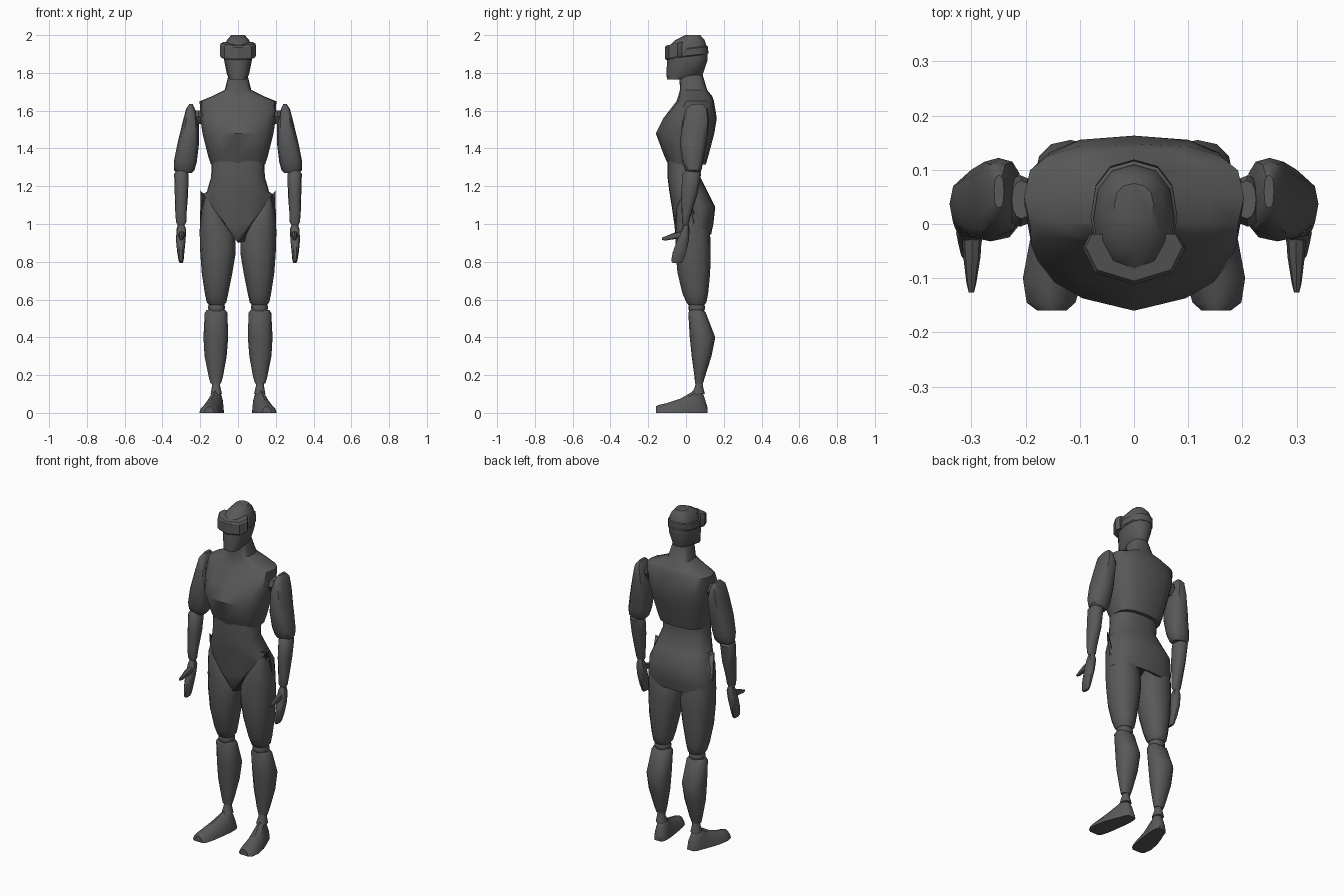
import bpy, bmesh, math

grey = bpy.data.materials.new("dark_grey")
grey.diffuse_color = (0.1, 0.1, 0.1, 1)


def finish(bm, name, angle=38):
    bmesh.ops.remove_doubles(bm, verts=bm.verts, dist=0.0004)
    bmesh.ops.recalc_face_normals(bm, faces=bm.faces)
    me = bpy.data.meshes.new(name)
    bm.to_mesh(me)
    bm.free()
    ob = bpy.data.objects.new(name, me)
    bpy.context.collection.objects.link(ob)
    me.materials.append(grey)
    bpy.ops.object.select_all(action='DESELECT')
    ob.select_set(True)
    bpy.context.view_layer.objects.active = ob
    bpy.ops.object.shade_smooth_by_angle(angle=math.radians(angle))
    return ob


def loft(name, rings, n=12, p=2.3, axis='z', warp=None, side=1):
    """Skin superellipse rings given as (t, a0, a1, b0, b1) along an axis."""
    bm = bmesh.new()
    loops = []
    for t, a0, a1, b0, b1 in rings:
        loop = []
        for i in range(n):
            th = 2 * math.pi * i / n
            c, s = math.cos(th), math.sin(th)
            a = (a0 + a1) / 2 + (a1 - a0) / 2 * math.copysign(abs(c) ** (2 / p), c)
            b = (b0 + b1) / 2 + (b1 - b0) / 2 * math.copysign(abs(s) ** (2 / p), s)
            co = (a, b, t) if axis == 'z' else (a, t, b)
            if warp:
                co = warp(*co)
            loop.append(bm.verts.new((co[0] * side, co[1], co[2])))
        loops.append(loop)
    for l0, l1 in zip(loops, loops[1:]):
        for i in range(n):
            j = (i + 1) % n
            bm.faces.new((l0[i], l0[j], l1[j], l1[i]))
    bm.faces.new(loops[0])
    bm.faces.new(loops[-1])
    return finish(bm, name)


def centred(rows):
    return [(z, -w, w, y0, y1) for z, w, y0, y1 in rows]


# Head, with a strap and a wraparound visor
loft("head", centred([
    (1.765, .042, -.100, -.03), (1.79, .058, -.104, .088), (1.87, .074, -.100, .115),
    (1.94, .075, -.092, .110), (1.975, .058, -.055, .098), (2.0, .036, -.005, .075)]), n=12)
loft("head_strap", centred([
    (1.885, .075, -.09, .116), (1.89, .080, -.09, .119),
    (1.925, .080, -.09, .116), (1.93, .074, -.09, .110)]), n=12,
    warp=lambda x, y, z: (x, y, z + .12 * y))

half = [(.082, -.02), (.095, -.045), (.072, -.09)]
plan = half + [(0, -.112)] + [(-x, y) for x, y in reversed(half)]
bm = bmesh.new()
layers = []
for z, k in ((1.868, .94), (1.878, 1), (1.935, 1), (1.945, .94)):
    layers.append([bm.verts.new((x * k, y * k, z + .2 * (y + .11))) for x, y in plan])
for l0, l1 in zip(layers, layers[1:]):
    for i in range(len(plan)):
        j = (i + 1) % len(plan)
        bm.faces.new((l0[i], l0[j], l1[j], l1[i]))
bm.faces.new(layers[0])
bm.faces.new(layers[-1])
finish(bm, "visor", 30)

# Chest and neck, pointed along the front centre line
loft("chest", centred([
    (1.315, .143, -.095, .105), (1.36, .158, -.115, .118), (1.48, .188, -.160, .150),
    (1.56, .200, -.120, .163), (1.65, .203, -.050, .148), (1.675, .140, -.042, .140),
    (1.71, .070, -.032, .112), (1.79, .050, -.035, .088)]), n=16, p=2.8,
    warp=lambda x, y, z: (x, y * (1 - 1.0 * abs(x)) if y < 0 else y, z))


# Abdomen and pelvis, cut in a V at the front and straight at the back
def brief_cut(x, y, z):
    low = .9 + 1.4 * abs(x) if y < .03 else .945
    return x, y, max(z, low)


loft("pelvis", centred([
    (1.345, .140, -.098, .088), (1.25, .142, -.098, .075), (1.17, .165, -.088, .115),
    (1.09, .190, -.075, .155), (1.0, .202, -.062, .145), (.93, .203, -.055, .133),
    (.89, .200, -.045, .130)]), n=24, p=2.4, warp=brief_cut)

for label, s in (("left", 1), ("right", -1)):
    # Leg
    loft(label + "_thigh", [
        (1.17, .135, .168, -.02, .05), (1.08, .085, .192, -.05, .10),
        (.95, .015, .203, -.055, .128), (.85, .012, .200, -.055, .130),
        (.74, .030, .192, -.045, .128), (.63, .052, .175, -.018, .117),
        (.585, .062, .165, .002, .108), (.572, .072, .155, .012, .098)], side=s)
    loft(label + "_knee", [
        (.53, .078, .150, .02, .09), (.55, .070, .158, .012, .10),
        (.565, .070, .158, .012, .10), (.58, .078, .150, .02, .09)], side=s)
    loft(label + "_shin", [
        (.545, .066, .165, .02, .09), (.53, .056, .176, .012, .105),
        (.40, .052, .183, .020, .155), (.30, .060, .177, .030, .135),
        (.19, .080, .155, .045, .100), (.155, .090, .145, .048, .090)], side=s)
    loft(label + "_ankle", [
        (.10, .085, .145, .03, .10), (.14, .094, .138, .048, .09),
        (.17, .096, .136, .052, .086)], side=s)
    loft(label + "_foot", [
        (.113, .085, .130, -.03, .03), (.095, .076, .145, -.09, .09),
        (.065, .074, .155, -.14, .14), (.03, .076, .170, -.11, .11),
        (-.03, .084, .192, -.075, .075), (-.10, .095, .205, -.052, .052),
        (-.145, .108, .198, -.042, .042), (-.16, .125, .178, -.035, .035)],
        p=1.8, axis='y', warp=lambda x, y, z: (x, y, max(z, 0)), side=s)

    # Arm
    loft(label + "_shoulder_joint", [
        (1.53, .190, .225, .02, .07), (1.57, .185, .235, -.005, .09),
        (1.60, .190, .225, .01, .08)], side=s)
    loft(label + "_upper_arm", [
        (1.635, .240, .258, .03, .09), (1.61, .228, .275, .00, .115),
        (1.54, .207, .293, -.02, .122), (1.42, .207, .322, -.032, .108),
        (1.33, .218, .340, -.020, .092), (1.285, .230, .340, -.005, .082),
        (1.27, .245, .325, .005, .07)], p=2.7, side=s)
    loft(label + "_forearm", [
        (1.285, .275, .325, .00, .065), (1.265, .262, .338, -.018, .080),
        (1.16, .264, .335, -.026, .062), (1.06, .272, .332, -.023, .030),
        (1.01, .274, .328, -.020, .016), (.99, .284, .318, -.014, .010)], side=s)

    # Hand
    loft(label + "_hand", [
        (1.0, .286, .316, -.014, .014), (.97, .274, .326, -.026, .020),
        (.91, .278, .328, -.050, .016), (.85, .284, .322, -.072, .002),
        (.805, .288, .314, -.080, -.015), (.793, .293, .308, -.070, -.025)],
        n=10, side=s)
    loft(label + "_thumb", [
        (-.01, .280, .318, .92, .965), (-.06, .283, .315, .920, .955),
        (-.11, .291, .309, .912, .934), (-.126, .295, .305, .916, .928)],
        n=8, axis='y', side=s)
